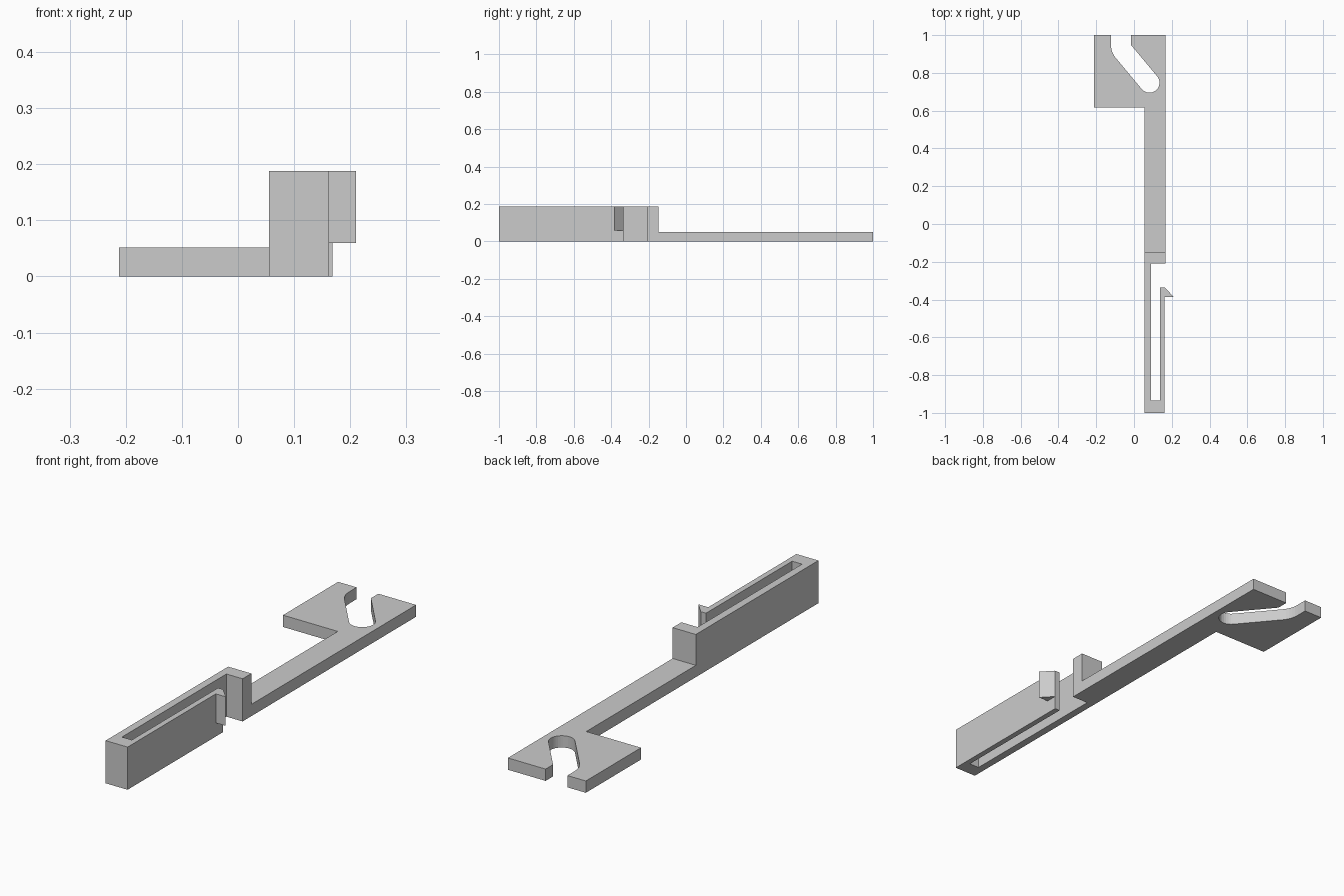
import bpy, bmesh
from math import radians, cos, sin

cube = bpy.data.objects.get("Cube")
if cube:
    bpy.data.objects.remove(cube, do_unlink=True)

grey = bpy.data.materials.new("plain_grey")
grey.use_nodes = True
colour = (0.6, 0.6, 0.6, 1)
grey.diffuse_color = colour
grey.node_tree.nodes["Principled BSDF"].inputs["Base Color"].default_value = colour


def extrude_outline(name, outline, bottom, top):
    """Extrude a flat outline upwards into a solid part."""
    bm = bmesh.new()
    face = bm.faces.new([bm.verts.new((x, y, bottom)) for x, y in outline])
    result = bmesh.ops.extrude_face_region(bm, geom=[face])
    raised = [v for v in result["geom"] if isinstance(v, bmesh.types.BMVert)]
    bmesh.ops.translate(bm, verts=raised, vec=(0, 0, top - bottom))
    bmesh.ops.recalc_face_normals(bm, faces=bm.faces)
    mesh = bpy.data.meshes.new(name)
    bm.to_mesh(mesh)
    bm.free()
    mesh.materials.append(grey)
    obj = bpy.data.objects.new(name, mesh)
    bpy.context.collection.objects.link(obj)
    return obj


def arc(cx, cy, radius, start, end, steps):
    angles = [radians(start + (end - start) * i / steps) for i in range(steps + 1)]
    return [(cx + radius * cos(a), cy + radius * sin(a)) for a in angles]


LEFT, RIGHT, ARM = 0.055, 0.168, 0.162
STEP, HEIGHT, THICK = -0.147, 0.188, 0.052

# Tall clip: back wall, end stop and the folded spring arm
extrude_outline("spring_clip", [
    (LEFT, -1), (ARM, -1), (ARM, -0.335), (0.137, -0.335), (0.137, -0.935),
    (0.089, -0.935), (0.089, -0.208), (RIGHT, -0.208), (RIGHT, STEP), (LEFT, STEP),
], 0, HEIGHT)

# Barbed catch on the free end of the arm
extrude_outline("catch", [(ARM, -0.386), (0.21, -0.386), (ARM, -0.335)], 0.06, HEIGHT)

# Thin strip and head plate with an angled open slot
bend = arc(-0.016, 0.948, 0.106, 180, 220, 5)
slot_end = arc(0.082, 0.748, 0.053, 220, 400, 16)
plate = [(LEFT, STEP), (RIGHT, STEP), (RIGHT, 1), (-0.016, 1), (-0.016, 0.948)]
plate += slot_end[::-1] + bend[::-1]
plate += [(-0.122, 1), (-0.212, 1), (-0.212, 0.616), (LEFT, 0.616)]
obj = extrude_outline("slotted_plate", plate, 0, THICK)
for poly in obj.data.polygons:
    poly.use_smooth = False
